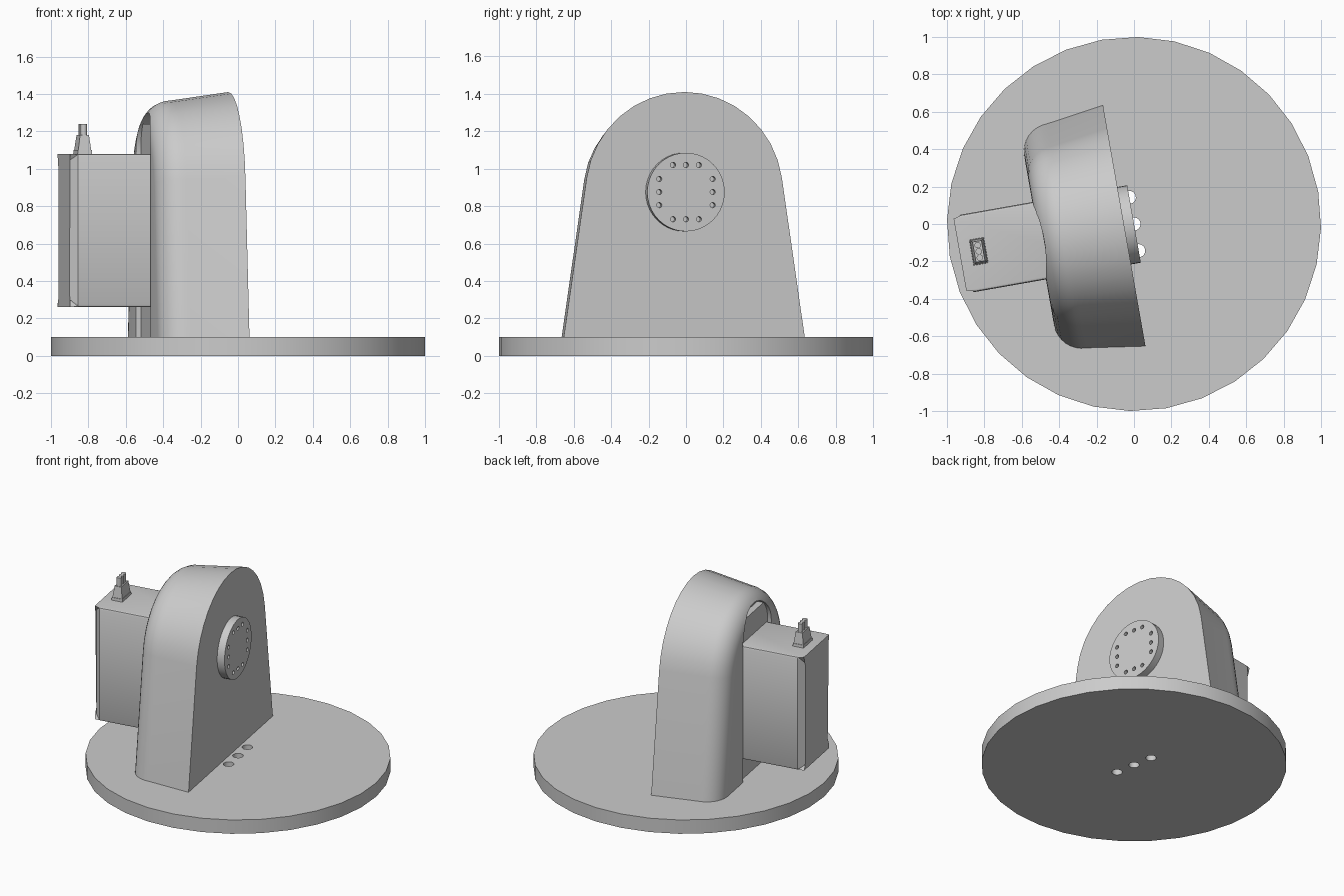
import bpy, bmesh
from math import sin, cos, pi, radians, tan
from mathutils import Matrix, Vector

cube = bpy.data.objects.get("Cube")
if cube:
    bpy.data.objects.remove(cube, do_unlink=True)

grey = bpy.data.materials.new("light_grey")
grey.use_nodes = True
grey.diffuse_color = (0.6, 0.6, 0.6, 1)
grey.node_tree.nodes["Principled BSDF"].inputs["Base Color"].default_value = (0.6, 0.6, 0.6, 1)

TURN = Matrix.Rotation(radians(10), 4, "Z")   # whole mount is turned on the base
AXIS_Z, ARCH_R, DRAFT = 0.875, 0.535, radians(8.3)
FRONT_X, BACK_X, BASE_TOP = -0.053, -0.515, 0.1


def finish(name, bm, angle=30):
    """Turn a bmesh into a shaded object in the mount's frame."""
    bmesh.ops.recalc_face_normals(bm, faces=bm.faces)
    mesh = bpy.data.meshes.new(name)
    bm.to_mesh(mesh)
    bm.free()
    mesh.transform(TURN)
    mesh.materials.append(grey)
    obj = bpy.data.objects.new(name, mesh)
    bpy.context.collection.objects.link(obj)
    smooth(obj, angle)
    return obj


def smooth(obj, angle=30):
    bpy.ops.object.select_all(action="DESELECT")
    obj.select_set(True)
    bpy.context.view_layer.objects.active = obj
    bpy.ops.object.shade_smooth_by_angle(angle=radians(angle))


def loft(bm, rings):
    """Skin equal-length rings of points and cap both ends."""
    loops = [[bm.verts.new(p) for p in ring] for ring in rings]
    for a, b in zip(loops, loops[1:]):
        for i in range(len(a)):
            j = (i + 1) % len(a)
            bm.faces.new((a[i], a[j], b[j], b[i]))
    bm.faces.new(loops[0])
    bm.faces.new(loops[-1][::-1])
    return bm


def rect(x, y, z, hx, hy):
    return [(x + sx * hx, y + sy * hy, z) for sx, sy in ((-1, -1), (1, -1), (1, 1), (-1, 1))]


def box(bm, x0, x1, hy, z0, z1):
    mid, half = (x0 + x1) / 2, (x1 - x0) / 2
    return loft(bm, [rect(mid, 0, z, half, hy) for z in (z0, z1)])


def cylinder(bm, centre, radius, depth, sides, along_x=False):
    m = Matrix.Translation(centre)
    if along_x:
        m = m @ Matrix.Rotation(pi / 2, 4, "Y")
    bmesh.ops.create_cone(bm, cap_ends=True, segments=sides, radius1=radius,
                          radius2=radius, depth=depth, matrix=m)
    return bm


def cut(obj, *cutters):
    """Subtract the cutters, then remove them."""
    for c in cutters:
        c.hide_render = True
        mod = obj.modifiers.new("cut", "BOOLEAN")
        mod.operation, mod.solver, mod.object = "DIFFERENCE", "EXACT", c
    bpy.context.view_layer.objects.active = obj
    for mod in list(obj.modifiers):
        if mod.type == "BOOLEAN":
            bpy.ops.object.modifier_apply(modifier=mod.name)
    for c in cutters:
        bpy.data.objects.remove(c, do_unlink=True)
    smooth(obj)


# Round base with three through holes
base = finish("round_base", cylinder(bmesh.new(), (0, 0, BASE_TOP / 2), 1, BASE_TOP, 32))
holes = bmesh.new()
for y in (-0.145, 0, 0.145):
    cylinder(holes, (0, y, BASE_TOP / 2), 0.035, 0.3, 20)
cut(base, finish("base_hole_cutter", holes))


# Arched housing: a drafted arch with a rounded back edge
def arch_ring(x, inset, bottom):
    r = ARCH_R - inset
    steps = 16
    span = pi - 2 * DRAFT
    ring = []
    for i in range(steps + 1):
        a = DRAFT + span * i / steps
        ring.append((x, r * cos(a), AXIS_Z + r * sin(a)))
    foot = ring[0][1] + (ring[0][2] - bottom) * tan(DRAFT)
    return [(x, foot, bottom)] + ring + [(x, -foot, bottom)]


def arch_solid(name, wall, bottom):
    fillet = 0.15 - wall
    start_x, start_inset = BACK_X + 0.15, 0.045 + wall
    rings = [arch_ring(FRONT_X - wall, wall, bottom)]
    for i in range(9):
        a = pi / 2 * i / 8
        rings.append(arch_ring(start_x - fillet * sin(a),
                               start_inset + fillet * (1 - cos(a)), bottom))
    return finish(name, loft(bmesh.new(), rings))


housing = arch_solid("arched_housing", 0, BASE_TOP)
cavity = arch_solid("cavity_cutter", 0.05, BASE_TOP - 0.02)

# Round-topped slot in the back of the housing
SLOT = 0.22
slot_shape = [(SLOT, 0.05)]
slot_shape += [(SLOT * cos(pi * i / 16), 1.08 + SLOT * sin(pi * i / 16)) for i in range(17)]
slot_shape += [(-SLOT, 0.05)]
slot = finish("slot_cutter", loft(bmesh.new(),
              [[(x, y, z) for y, z in slot_shape] for x in (-0.6, -0.37)]))
cut(housing, cavity, slot)

# Motor body with softened long edges and a chamfered back
bm = box(bmesh.new(), -0.945, -0.12, 0.21, 0.26, 1.08)
long_edges = [e for e in bm.edges if abs(e.verts[0].co.x - e.verts[1].co.x) > 0.5]
bmesh.ops.bevel(bm, geom=long_edges, offset=0.015, segments=2, profile=0.5, affect="EDGES")
back_edges = [e for e in bm.edges if all(v.co.x < -0.94 for v in e.verts)]
bmesh.ops.bevel(bm, geom=back_edges, offset=0.04, segments=1, affect="EDGES")
finish("motor_body", bm, 25)

# Mounting flange behind the slot
finish("motor_flange", box(bmesh.new(), -0.49, -0.445, 0.21, BASE_TOP, 1.24))

# Output disc with a square pattern of twelve holes
disc = finish("output_disc", cylinder(bmesh.new(), (-0.027, 0, AXIS_Z), 0.21, 0.054, 40, True))
holes = bmesh.new()
for k in range(4):
    for side in (-0.07, 0, 0.07):
        p = Matrix.Rotation(k * pi / 2, 3, "X") @ Vector((0, side, 0.145))
        cylinder(holes, p + Vector((0, 0, AXIS_Z)), 0.014, 0.08, 16, True)
cut(disc, finish("disc_hole_cutter", holes))

# Cable plug: flat foot, tapered sleeve and three wires
PLUG_X = -0.843
finish("plug_sleeve", loft(bmesh.new(), [rect(PLUG_X, 0, z, hx, hy) for z, hx, hy in (
    (1.07, 0.04, 0.07), (1.1, 0.038, 0.068), (1.1, 0.035, 0.064), (1.18, 0.024, 0.055))]))
wires = bmesh.new()
for y in (-0.034, 0, 0.034):
    cylinder(wires, (PLUG_X, y, 1.2), 0.017, 0.08, 16)
finish("plug_wires", wires)
